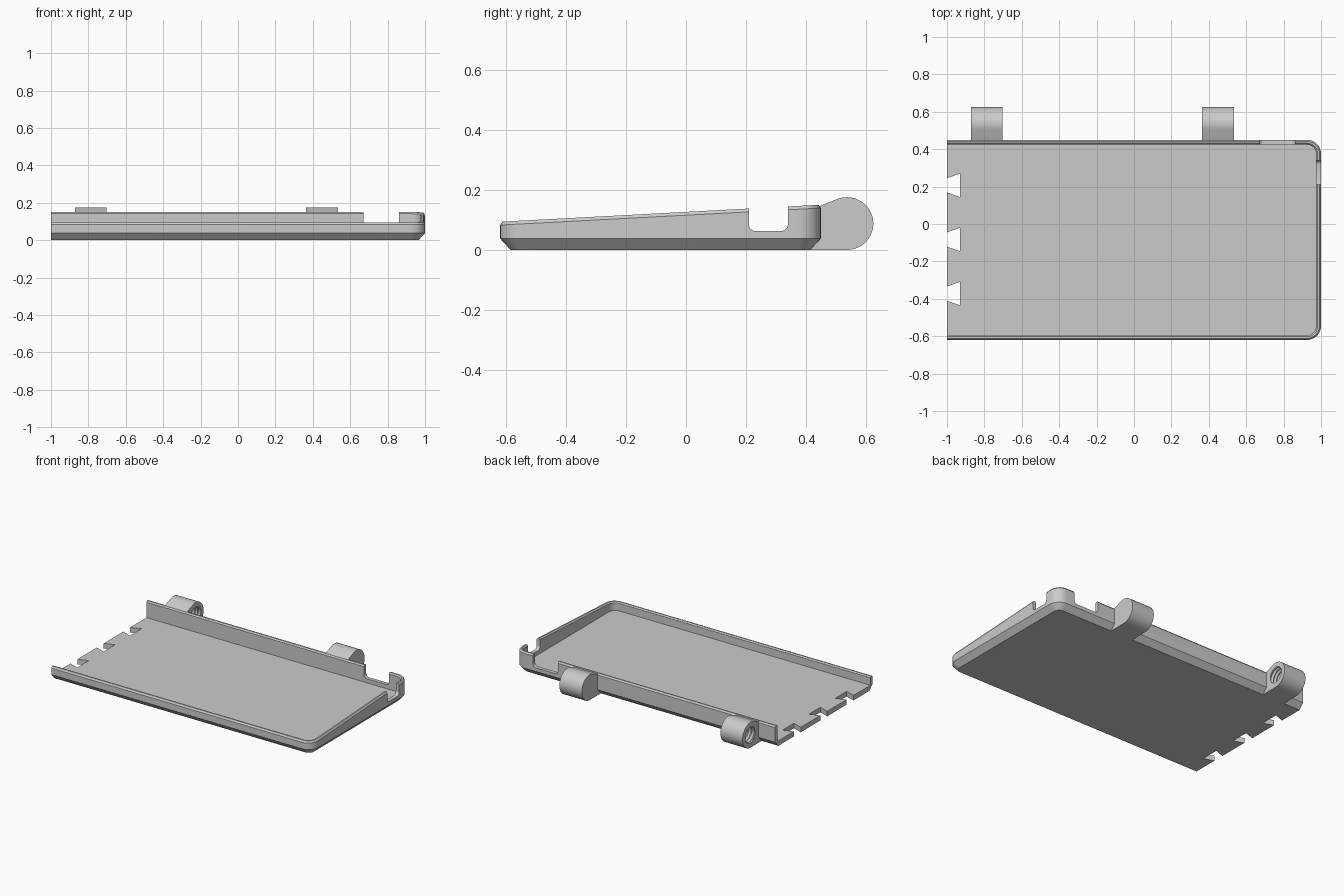
import bpy, bmesh
from math import sin, cos, pi, radians

cube = bpy.data.objects.get("Cube")
if cube:
    bpy.data.objects.remove(cube, do_unlink=True)

grey = bpy.data.materials.new("grey_plastic")
grey.use_nodes = True
grey.diffuse_color = (0.6, 0.6, 0.6, 1)
grey.node_tree.nodes["Principled BSDF"].inputs["Base Color"].default_value = (0.6, 0.6, 0.6, 1)

FRONT, BACK, LEFT, RIGHT = -0.62, 0.45, -1.0, 1.0
FLOOR = 0.035


def make(name, verts, faces):
    mesh = bpy.data.meshes.new(name)
    bm = bmesh.new()
    vs = [bm.verts.new(v) for v in verts]
    for f in faces:
        bm.faces.new([vs[i] for i in f])
    bmesh.ops.recalc_face_normals(bm, faces=bm.faces)
    bm.to_mesh(mesh)
    bm.free()
    mesh.materials.append(grey)
    ob = bpy.data.objects.new(name, mesh)
    bpy.context.collection.objects.link(ob)
    return ob


def prism(name, outline, place, lo, hi):
    """Extrude a 2D outline from lo to hi; place maps (u, v, depth) to xyz."""
    n = len(outline)
    verts = [place(u, v, d) for d in (lo, hi) for u, v in outline]
    faces = [range(n), range(n, 2 * n)]
    faces += [(i, (i + 1) % n, n + (i + 1) % n, n + i) for i in range(n)]
    return make(name, verts, faces)


def cut(ob, cutter):
    mod = ob.modifiers.new("cut", "BOOLEAN")
    mod.operation, mod.solver, mod.object = "DIFFERENCE", "EXACT", cutter
    bpy.context.view_layer.objects.active = ob
    bpy.ops.object.modifier_apply(modifier=mod.name)
    bpy.data.objects.remove(cutter, do_unlink=True)


def arc(cx, cy, r, a0, a1, n):
    return [(cx + r * cos(radians(a0 + (a1 - a0) * i / n)),
             cy + r * sin(radians(a0 + (a1 - a0) * i / n))) for i in range(n + 1)]


def rim_path(inset, r=0.075):
    """U-shaped path round the back, right and front, open on the left."""
    r2 = max(r - inset, 0.02)
    x, b, f = RIGHT - inset - r2, BACK - inset - r2, FRONT + inset + r2
    return ([(LEFT, BACK - inset)] + arc(x, b, r2, 90, 0, 8)
            + arc(x, f, r2, 0, -90, 8) + [(LEFT, FRONT + inset)])


def rim_top(y):
    return 0.094 + 0.053 * (y - FRONT)


# Tray: wall section (inset, height, follows the sloping rim) swept round the path
section = [(0.035, 0, False), (0, 0.038, False), (0, -0.011, True), (0.008, 0, True),
           (0.018, 0, True), (0.026, -0.008, True), (0.026, FLOOR, False)]
verts = []
for inset, h, sloped in section:
    verts += [(x, y, rim_top(y) + h if sloped else h) for x, y in rim_path(inset)]
n, m = len(rim_path(0)), len(section)
faces = [(j * n + i, j * n + i + 1, (j + 1) * n + i + 1, (j + 1) * n + i)
         for j in range(m - 1) for i in range(n - 1)]
faces += [range(n), range((m - 1) * n, m * n)]
faces.append([j * n for j in range(m)] + [j * n + n - 1 for j in reversed(range(m))])
tray = make("tray", verts, faces)

# Dovetail slots in the open left edge of the floor
for yc in (0.207, -0.083, -0.372):
    slot = [(-1.07, yc - 0.013), (-1.07, yc + 0.013), (-0.93, yc + 0.063), (-0.93, yc - 0.063)]
    cut(tray, prism("slot_cutter", slot, lambda u, v, d: (u, v, d), -0.1, 0.1))


# Round-bottomed notches through the right and back walls
def notch(a, b, z=0.063, r=0.022):
    return ([(a, 0.3)] + arc(a + r, z + r, r, 180, 270, 5)
            + arc(b - r, z + r, r, 270, 360, 5) + [(b, 0.3)])


cut(tray, prism("side_notch_cutter", notch(0.21, 0.34), lambda u, v, d: (d, u, v), 0.95, 1.1))
cut(tray, prism("back_notch_cutter", notch(0.67, 0.862), lambda u, v, d: (u, d, v), 0.40, 0.5))

# Hinge knuckles with threaded holes
HY, HZ, HR = 0.537, 0.088, 0.088


def thread_cutter(x0, turns=10, pitch=0.024, seg=24):
    """Helical V thread running along x."""
    total = turns * seg

    def point(s, r, shift):
        a = 2 * pi * s / seg
        return (x0 + pitch * (s / seg + shift), HY + r * cos(a), HZ + r * sin(a))

    base = total + seg + 1
    verts = [point(s, 0.050, 0) for s in range(base)]
    verts += [point(s, 0.059, 0.5) for s in range(total + 1)]
    faces = []
    for s in range(total):
        faces.append((s, s + 1, base + s + 1, base + s))
        faces.append((base + s, base + s + 1, s + 1 + seg, s + seg))
    faces.append(list(range(seg + 1)) + [base])
    faces.append(list(range(total, total + seg + 1)) + [base + total])
    return make("thread_cutter", verts, faces)


parts = [tray]
for side, x0, x1 in (("right", -0.872, -0.702), ("left", 0.363, 0.535)):
    outline = ([(0.414, 0)] + arc(HY, HZ, HR, -90, 110, 28)
               + [(0.447, 0.147), (0.43, 0.14), (0.43, 0.03)])
    hinge = prism(side + "_hinge", outline, lambda u, v, d: (d, u, v), x0, x1)
    cut(hinge, thread_cutter(x0 - 0.035))
    parts.append(hinge)

bpy.ops.object.select_all(action="DESELECT")
for ob in parts:
    ob.select_set(True)
bpy.context.view_layer.objects.active = tray
bpy.ops.object.shade_smooth_by_angle(angle=radians(25))
